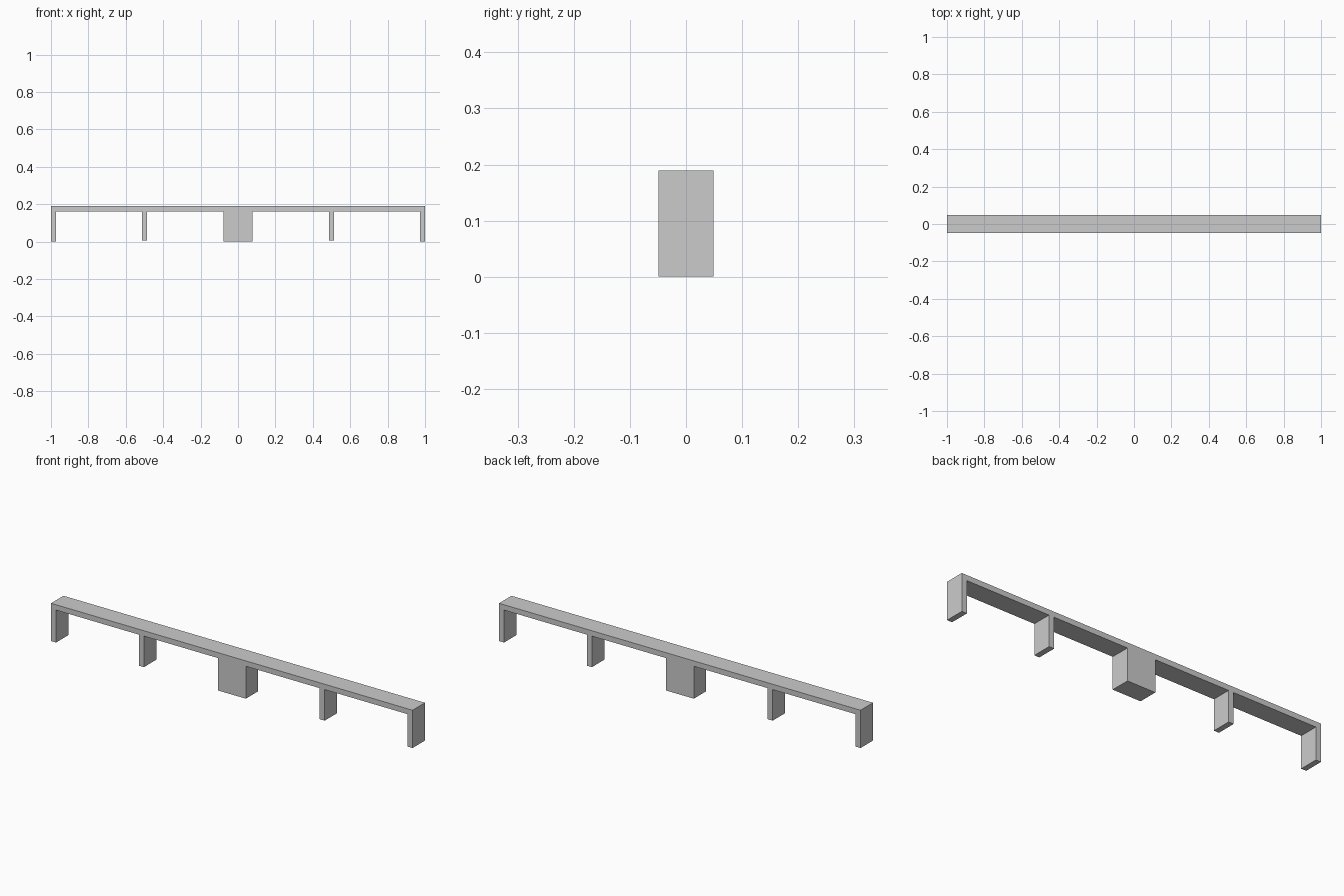
import bpy

if "Cube" in bpy.data.objects:
    bpy.data.objects.remove(bpy.data.objects["Cube"])

DEPTH = 0.098      # full y depth shared by every part
TOP = 0.189        # top of the shelf
UNDER = 0.162      # underside of the shelf
THICK = 0.028      # leg thickness


def box(name, x, width, z0, z1):
    """Full-depth block centred at x, spanning z0 to z1."""
    bpy.ops.mesh.primitive_cube_add(size=1, location=(x, 0, (z0 + z1) / 2))
    ob = bpy.context.object
    ob.name = name
    ob.scale = (width, DEPTH, z1 - z0)
    bpy.ops.object.transform_apply(location=False, rotation=False, scale=True)
    return ob


# Long top board
box("top_board", 0, 2.0, UNDER, TOP)

# Solid block under the middle
box("centre_block", 0, 0.155, 0, UNDER)

# End legs reach the ground, inner legs stop just short of it
for side, s in (("left", -1), ("right", 1)):
    box(side + "_end_leg", s * (1 - THICK / 2), THICK, 0, UNDER)
    box(side + "_inner_leg", s * 0.5, THICK, 0.007, UNDER)
